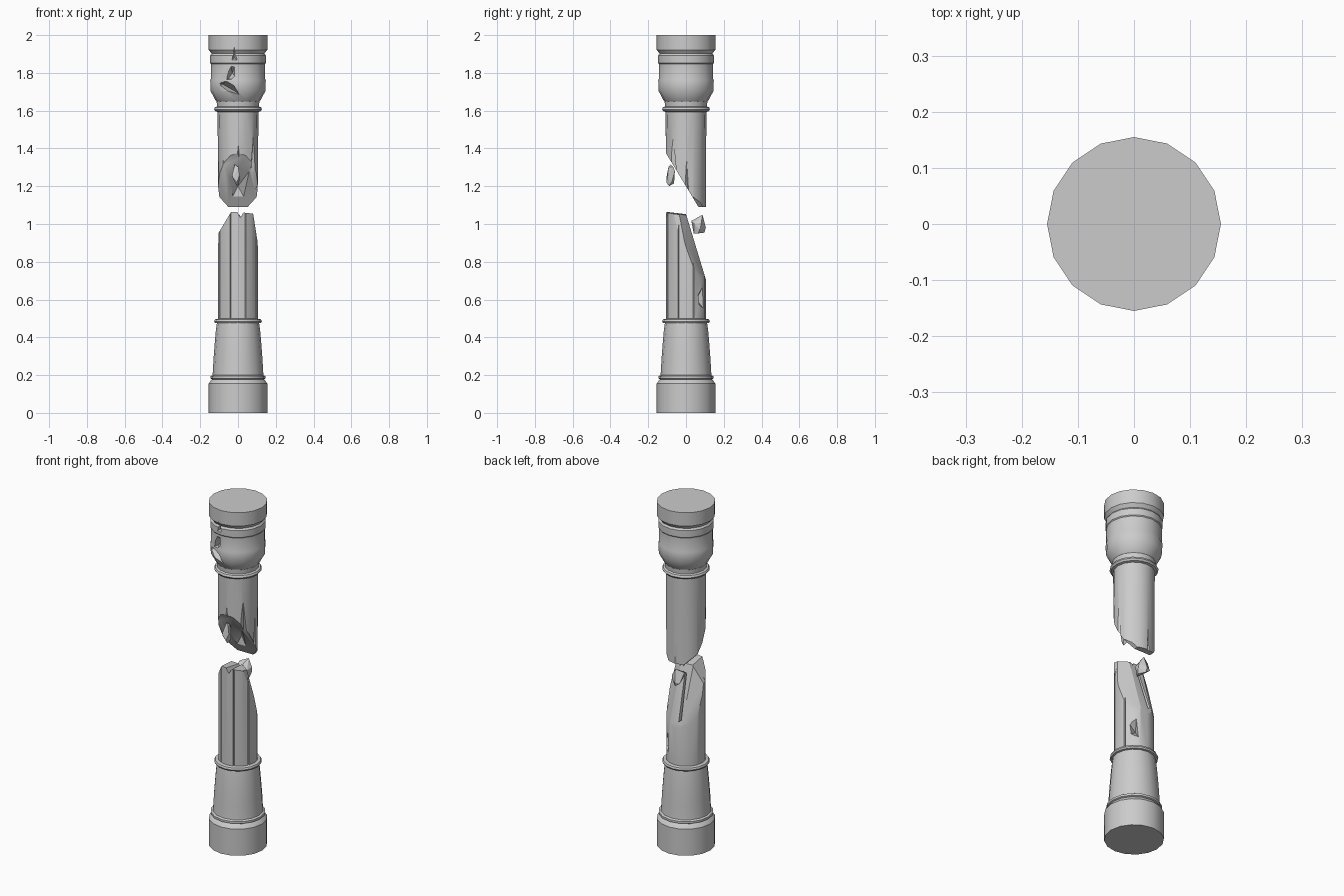
import bpy, bmesh, math, random
from mathutils import Vector

if "Cube" in bpy.data.objects:
    bpy.data.objects.remove(bpy.data.objects["Cube"])

random.seed(4)
stone = bpy.data.materials.new("grey stone")
stone.diffuse_color = (0.6, 0.6, 0.6, 1)
stone.use_nodes = True
stone.node_tree.nodes["Principled BSDF"].inputs["Base Color"].default_value = stone.diffuse_color


def finish(name, bm):
    """Turn a bmesh into a named stone object."""
    bmesh.ops.recalc_face_normals(bm, faces=bm.faces)
    mesh = bpy.data.meshes.new(name)
    bm.to_mesh(mesh)
    bm.free()
    mesh.materials.append(stone)
    ob = bpy.data.objects.new(name, mesh)
    bpy.context.collection.objects.link(ob)
    return ob


def lathe(name, profile, planes=(), sides=16):
    """Closed turned solid from (radius, z), broken off along planes (point, outward normal)."""
    bm = bmesh.new()
    rings = []
    for r, z in profile:
        rings.append([bm.verts.new((r * math.cos(math.tau * i / sides),
                                    r * math.sin(math.tau * i / sides), z)) for i in range(sides)])
    for a, b in zip(rings, rings[1:]):
        for i in range(sides):
            j = (i + 1) % sides
            bm.faces.new((a[i], a[j], b[j], b[i]))
    bm.faces.new(rings[0][::-1])
    bm.faces.new(rings[-1])
    for co, no in planes:
        geom = bm.verts[:] + bm.edges[:] + bm.faces[:]
        cut = bmesh.ops.bisect_plane(bm, geom=geom, plane_co=co, plane_no=Vector(no).normalized(),
                                     clear_outer=True)["geom_cut"]
        bmesh.ops.holes_fill(bm, edges=[e for e in cut if isinstance(e, bmesh.types.BMEdge)], sides=0)
    return finish(name, bm)


def hull(name, points):
    """Convex chunk around a few points."""
    bm = bmesh.new()
    for p in points:
        bm.verts.new(p)
    res = bmesh.ops.convex_hull(bm, input=bm.verts[:])
    bmesh.ops.delete(bm, geom=[v for v in bm.verts if not v.link_faces], context='VERTS')
    return finish(name, bm)


def around(angle, r, side, z):
    """Point at a radius along an angle (degrees), shifted sideways."""
    a = math.radians(angle)
    return (r * math.cos(a) - side * math.sin(a), r * math.sin(a) + side * math.cos(a), z)


def crack(angle, low, high, width, depth, r=0.125):
    """Wedge cutter, wide at the low end and running to a point at the high end."""
    return hull("crack_cutter", [around(angle, r, -width, low), around(angle, r, width, low),
                                 around(angle, r - depth, width * 0.3, low), around(angle, r - 0.01, 0, high)])


def carve(ob, cutters):
    bpy.context.view_layer.objects.active = ob
    for c in cutters:
        c.hide_render = True
        m = ob.modifiers.new("cut", 'BOOLEAN')
        m.operation, m.solver, m.object = 'DIFFERENCE', 'EXACT', c
        bpy.ops.object.modifier_apply(modifier=m.name)
        bpy.data.objects.remove(c)


def smooth(ob):
    bpy.ops.object.select_all(action='DESELECT')
    ob.select_set(True)
    bpy.context.view_layer.objects.active = ob
    bpy.ops.object.shade_smooth_by_angle(angle=math.radians(28))


# Pedestal with its two mouldings
pedestal = lathe("pedestal", [
    (.155, 0), (.155, .155), (.141, .175), (.137, .178), (.145, .182), (.145, .194), (.135, .2),
    (.133, .22), (.130, .28), (.124, .36), (.117, .44), (.112, .475),
    (.122, .477), (.126, .485), (.122, .495), (.104, .499)])

# Lower shaft, split away along the back
lower_shaft = lathe("lower_shaft", [(.105, .49), (.105, 1.07)], [
    ((0, 0, 1.05), (.05, .12, 1)),
    ((0, .01, 1.02), (0, .29, .088)),
    ((.042, .056, .85), (.6, .8, .25)),
    ((-.042, .056, .87), (-.62, .78, .22)),
    ((-.105, 0, .95), (-.1, 0, .06)),
    ((.1, 0, .93), (.1, 0, .016))])
# Narrow flutes, notched rim and chipped back
flutes = [hull("flute_cutter", [around(a, r, s, z) for z in (.5, 1.1)
                                for r, s in ((.115, -.007), (.115, .007), (.094, 0))])
          for a in (-157.5, -112.5, -67.5, -22.5, 22.5)]
notch = hull("notch_cutter", [(x, y, z) for y in (-.2, .1)
                              for x, z in ((-.012, 1.08), (.04, 1.08), (.012, 1.033))])
chip = hull("chip_cutter", [around(52, .13, -.035, .55), around(52, .13, .03, .52),
                            around(52, .12, .01, .69), around(52, .065, .005, .6),
                            around(52, .12, -.04, .64)])
split = crack(105, 1.0, .6, .02, .11, .1)
carve(lower_shaft, flutes + [notch, chip, split])

# Upper shaft, sheared diagonally from the front
upper_shaft = lathe("upper_shaft", [(.105, 1.09), (.108, 1.6)], [
    ((0, -.1, 1.365), (0, -.265, -.16)),
    ((.06, 0, 1.1), (.05, 0, -.045)),
    ((-.06, 0, 1.1), (-.05, 0, -.045))])
hollow = hull("hollow_cutter", [(0, .035, 1.2), (.075, -.07, 1.3), (-.075, -.07, 1.27), (0, -.09, 1.33),
                                (.055, .03, 1.1), (-.05, .03, 1.1), (0, -.12, 1.1)])
carve(upper_shaft, [hollow, crack(-90, 1.2, 1.46, .035, .06), crack(0, 1.14, 1.46, .03, .035),
                    crack(-42, 1.26, 1.53, .04, .045), crack(-140, 1.22, 1.4, .035, .04),
                    crack(92, 1.05, 1.43, .028, .03), crack(180, 1.1, 1.36, .022, .025)])

# Capital with neck moulding and grooved top block
capital = lathe("capital", [
    (.104, 1.592), (.12, 1.597), (.127, 1.607), (.122, 1.618), (.111, 1.622), (.113, 1.648),
    (.119, 1.655), (.146, 1.705), (.147, 1.76), (.144, 1.768), (.144, 1.848), (.148, 1.853),
    (.148, 1.892), (.140, 1.902), (.155, 1.922), (.155, 2)])


def gash(outline, inner):
    """Cutter that narrows from an outline in front to a ridge inside; points are (x, z) and (x, y, z)."""
    return hull("gash_cutter", [(x, -.2, z) for x, z in outline] + inner)


carve(capital, [
    gash([(-.02, 2.01), (-.06, 1.84), (.02, 1.85)], [(-.02, -.115, 1.88)]),
    gash([(-.05, 1.89), (.0, 1.88), (-.09, 1.75), (.0, 1.76)], [(-.03, -.1, 1.8), (-.05, -.105, 1.77)]),
    gash([(-.15, 1.77), (-.04, 1.78), (.035, 1.66), (-.0, 1.67), (-.13, 1.71)],
         [(-.08, -.085, 1.74), (-.01, -.1, 1.7)])])


# Loose fragments hanging in the gap
def fragment(name, centre, size):
    pts = []
    for i in range(14):
        d = Vector([random.gauss(0, 1) for _ in range(3)]).normalized()
        pts.append([c + s * k for c, s, k in zip(centre, size, d)])
    return hull(name, pts)


fragment("small_fragment", (-.012, -.083, 1.257), (.024, .028, .06))
fragment("large_fragment", (-.003, .066, .995), (.04, .04, .068))

for part in (pedestal, lower_shaft, upper_shaft, capital):
    smooth(part)
